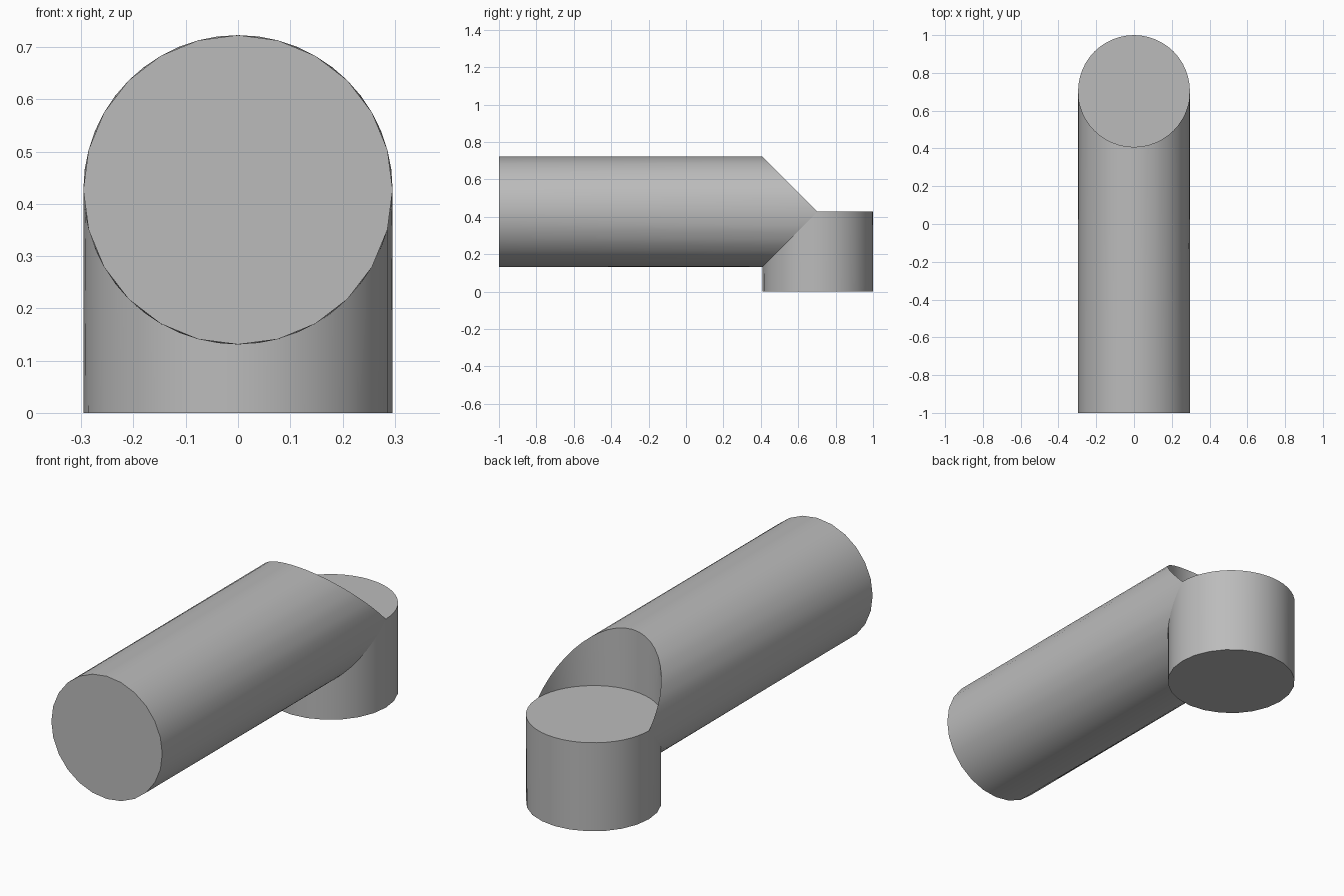
import bpy, bmesh, math

cube = bpy.data.objects.get("Cube")
if cube:
    bpy.data.objects.remove(cube, do_unlink=True)

R = 0.296          # pipe radius
AXIS_Z = 0.427     # height of the long pipe's axis
AXIS_Y = 1 - R     # position of the short pipe's axis
SEG = 48           # segments at the joint; the open ends use half as many

grey = bpy.data.materials.new("plain_grey")
grey.use_nodes = True
grey.diffuse_color = (0.5, 0.5, 0.5, 1)
grey.node_tree.nodes["Principled BSDF"].inputs["Base Color"].default_value = (0.5, 0.5, 0.5, 1)


def circle(coarse=False):
    """Points on the pipe's section; coarse puts every second one on a chord."""
    pts = []
    for i in range(SEG):
        a = math.tau * i / SEG
        r = R * math.cos(math.tau / SEG) if coarse and i % 2 else R
        pts.append((r * math.sin(a), r * math.cos(a)))
    return pts


def bridge(bm, ring_a, ring_b):
    n = len(ring_a)
    for i in range(n):
        j = (i + 1) % n
        bm.faces.new((ring_a[i], ring_a[j], ring_b[j], ring_b[i]))


def finish(name, bm):
    bmesh.ops.remove_doubles(bm, verts=bm.verts, dist=1e-5)
    bmesh.ops.recalc_face_normals(bm, faces=bm.faces)
    mesh = bpy.data.meshes.new(name)
    bm.to_mesh(mesh)
    bm.free()
    mesh.materials.append(grey)
    obj = bpy.data.objects.new(name, mesh)
    bpy.context.collection.objects.link(obj)
    bpy.ops.object.select_all(action='DESELECT')
    obj.select_set(True)
    bpy.context.view_layer.objects.active = obj
    bpy.ops.object.shade_smooth_by_angle(angle=math.radians(30))


# Long pipe: flat front, far end scooped out by the short pipe's round wall
bm = bmesh.new()
front = [bm.verts.new((x, -1, AXIS_Z + c)) for x, c in circle(True)]
joint = [bm.verts.new((x, AXIS_Y - abs(c), AXIS_Z + c)) for x, c in circle()]
bm.faces.new(front)
bridge(bm, front, joint)
# Hollow wall standing above the short pipe's top
foot = [bm.verts.new((x, AXIS_Y - abs(c), AXIS_Z)) for x, c in circle()]
for i in range(-SEG // 4, SEG // 4):
    bm.faces.new((joint[i], joint[i + 1], foot[i + 1], foot[i]))
for v in [v for v in foot if not v.link_faces]:
    bm.verts.remove(v)
finish("long_pipe", bm)

# Short upright pipe with flat top and bottom
bm = bmesh.new()
bottom = [bm.verts.new((x, AXIS_Y + c, 0)) for x, c in circle(True)]
top = [bm.verts.new((x, AXIS_Y + c, AXIS_Z)) for x, c in circle()]
bm.faces.new(bottom)
bm.faces.new(top)
bridge(bm, bottom, top)
finish("short_pipe", bm)
